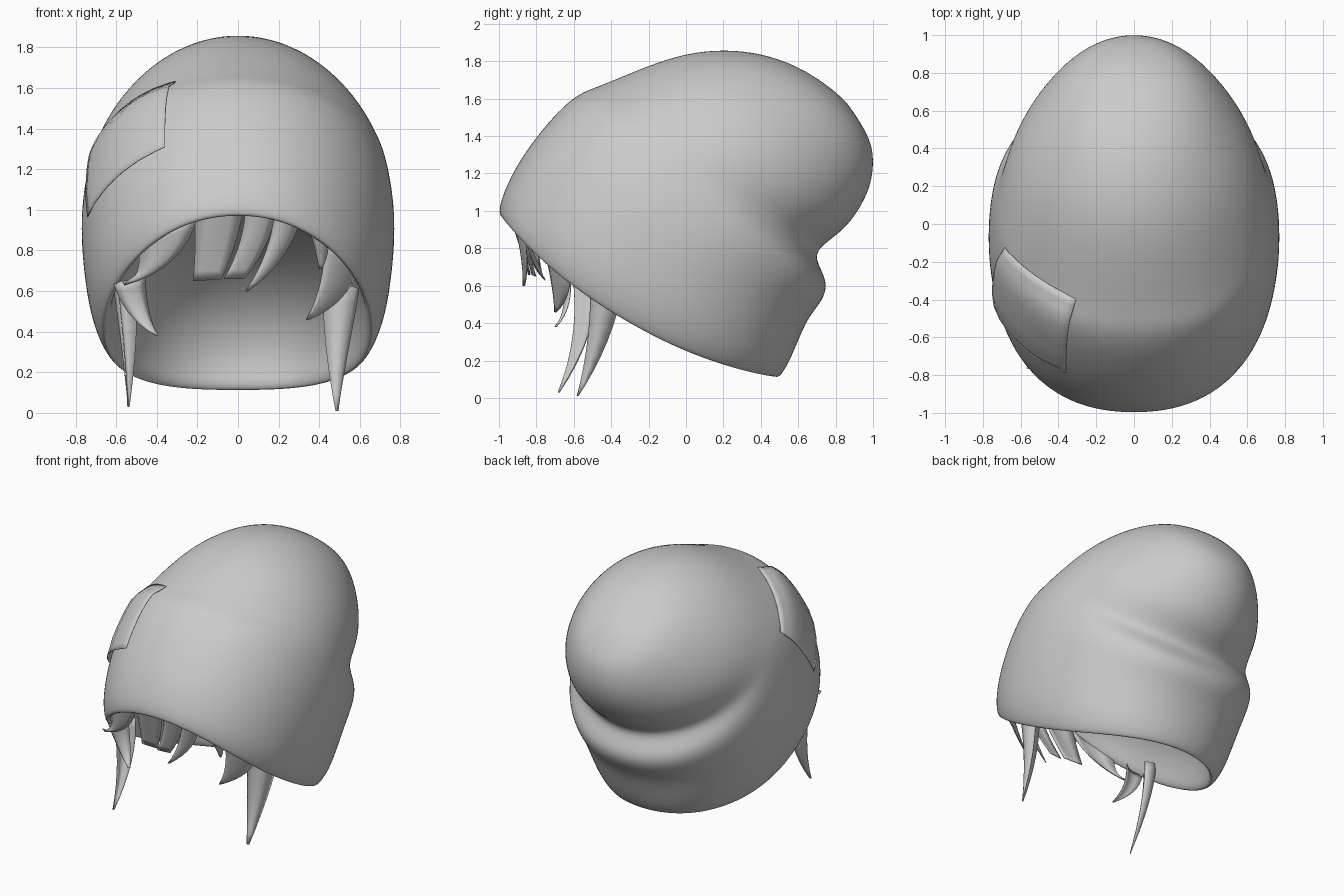
import bpy, bmesh, math
from mathutils import Vector
from mathutils.bvhtree import BVHTree

if "Cube" in bpy.data.objects:
    bpy.data.objects.remove(bpy.data.objects["Cube"])

gray = bpy.data.materials.new("soft gray")
gray.diffuse_color = (0.6, 0.6, 0.6, 1)
gray.use_nodes = True
gray.node_tree.nodes["Principled BSDF"].inputs["Base Color"].default_value = gray.diffuse_color


def make_object(name, bm):
    mesh = bpy.data.meshes.new(name)
    bm.to_mesh(mesh)
    mesh.materials.append(gray)
    obj = bpy.data.objects.new(name, mesh)
    bpy.context.collection.objects.link(obj)
    for p in mesh.polygons:
        p.use_smooth = True
    return obj


def grid_faces(bm, rows, closed=False):
    for r0, r1 in zip(rows, rows[1:]):
        n = len(r0)
        for i in range(n if closed else n - 1):
            j = (i + 1) % n
            bm.faces.new((r0[i], r0[j], r1[j], r1[i]))


# Knit cap: tilted rings (front y, z, back y, z, half width) from rim to crown
RINGS = [
    (-1.005, 0.985, 0.50, 0.105, 0.675), (-0.985, 1.09, 0.55, 0.18, 0.73),
    (-0.89, 1.28, 0.60, 0.30, 0.76), (-0.76, 1.45, 0.655, 0.43, 0.775),
    (-0.66, 1.56, 0.735, 0.52, 0.77), (-0.57, 1.63, 0.765, 0.62, 0.752),
    (-0.49, 1.66, 0.685, 0.745, 0.733), (-0.40, 1.695, 0.72, 0.81, 0.712),
    (-0.20, 1.78, 0.84, 0.89, 0.665), (0.00, 1.845, 0.925, 1.00, 0.585),
    (0.20, 1.865, 0.985, 1.12, 0.485), (0.40, 1.845, 1.005, 1.24, 0.385),
    (0.60, 1.775, 0.995, 1.36, 0.27), (0.76, 1.67, 0.935, 1.47, 0.14),
]
SIDES = 40


def ring(spec, sag, power, scale=1, lift=0):
    fy, fz, by, bz, w = spec
    front, back = Vector((0, fy, fz)), Vector((0, by, bz))
    centre, axis = (front + back) / 2, (front - back) / 2
    down = Vector((0, -axis.z, axis.y)).normalized()
    out = []
    for i in range(SIDES):
        t = 2 * math.pi * i / SIDES
        c, s = math.cos(t), math.sin(t)
        c = math.copysign(abs(c) ** power, c)
        s = math.copysign(abs(s) ** power, s)
        p = centre + axis * c * scale + down * (sag * s * s - lift)
        out.append(bm.verts.new((w * s * scale, p.y, p.z)))
    return out


def close_end(row, point):
    tip = bm.verts.new(point)
    for i in range(SIDES):
        bm.faces.new((row[i], row[(i + 1) % SIDES], tip))


bm = bmesh.new()
rows = [ring(r, 0.15 * max(0, 1 - k / 6), 0.93 if k < 6 else 1)
        for k, r in enumerate(RINGS)]
grid_faces(bm, rows, closed=True)
close_end(rows[-1], (0, 0.86, 1.58))
bmesh.ops.recalc_face_normals(bm, faces=bm.faces)
mid = Vector((0, 0.05, 0.95))
if sum(f.normal.dot(f.calc_center_median() - mid) for f in bm.faces) < 0:
    bmesh.ops.reverse_faces(bm, faces=bm.faces)
bm.normal_update()
surface = BVHTree.FromBMesh(bm)

# Rolled lip and bowl-shaped lining inside the opening (scale, depth)
LINING = [(0.97, -0.003), (0.94, 0.025), (0.92, 0.08), (0.87, 0.16),
          (0.76, 0.26), (0.60, 0.34), (0.35, 0.40)]
inner = [rows[0]] + [ring(RINGS[0], 0.15 * (1 - max(0, d) * 2), 0.93, s, d)
                     for s, d in LINING]
grid_faces(bm, inner, closed=True)
close_end(inner[-1], sum((v.co for v in inner[-1]), Vector()) / SIDES
          + Vector((0, 0.01, 0.015)))
bmesh.ops.recalc_face_normals(bm, faces=bm.faces)
cap = make_object("knit_cap", bm)
smooth = cap.modifiers.new("smooth", "SUBSURF")
smooth.levels = smooth.render_levels = 2

# Patch: thin sheet lying over the cap's side, tucked down at its upper edge
A, B = Vector((-0.31, -0.40, 1.64)), Vector((-0.36, -0.79, 1.31))
C, D = Vector((-0.78, -0.45, 0.97)), Vector((-0.66, -0.12, 1.35))
bm = bmesh.new()
N = 12
rows = []
for i in range(N + 1):
    u = i / N
    row = []
    for j in range(N + 1):
        v = j / N
        p = A.lerp(D, u).lerp(B.lerp(C, u), v)
        hit, normal, _, _ = surface.find_nearest(p)
        lift = 0.025 * min(1, 0.1 + v * 4)
        row.append(bm.verts.new(hit + normal * lift))
    rows.append(row)
grid_faces(bm, rows)
bmesh.ops.recalc_face_normals(bm, faces=bm.faces)
patch = make_object("side_patch", bm)
sheet = patch.modifiers.new("sheet", "SOLIDIFY")
sheet.thickness = 0.005


# Hair locks: tapered, bent blades with a soft ridge down the middle
def lock(name, root_a, root_b, bend, tip_a, tip_b, ridge):
    ra, rb, ta, tb = map(Vector, (root_a, root_b, tip_a, tip_b))
    bend, ridge = Vector(bend), Vector(ridge)
    bm = bmesh.new()
    rows = []
    for i in range(9):
        t = i / 8
        centre = ((ra + rb) / 2).lerp((ta + tb) / 2, t) + bend * 4 * t * (1 - t)
        half = ((rb - ra) / 2).lerp((tb - ta) / 2, t ** 1.3)
        row = []
        for j in range(5):
            s = j / 4
            row.append(bm.verts.new(centre + half * (2 * s - 1)
                                    + ridge * 4 * s * (1 - s) * (1 - t ** 1.3)))
        rows.append(row)
    grid_faces(bm, rows)
    obj = make_object(name, bm)
    sheet = obj.modifiers.new("sheet", "SOLIDIFY")
    sheet.thickness = 0.005


OUT = (0, -0.03, 0)
# Long side locks
lock("long_lock_right", (-0.60, -0.61, 0.68), (-0.50, -0.48, 0.64), (0.01, 0.05, 0),
     (-0.545, -0.685, 0.03), (-0.535, -0.675, 0.03), (-0.06, 0.05, 0))
lock("long_lock_left", (0.42, -0.48, 0.64), (0.57, -0.34, 0.60), (-0.01, 0.03, 0),
     (0.48, -0.58, 0.01), (0.49, -0.575, 0.01), (0.08, -0.08, 0))
# Short side locks
lock("short_lock_right", (-0.61, -0.64, 0.64), (-0.46, -0.62, 0.67), (-0.02, 0.03, -0.02),
     (-0.405, -0.70, 0.38), (-0.395, -0.69, 0.38), OUT)
lock("short_lock_left", (0.43, -0.77, 0.86), (0.59, -0.62, 0.72), (0.03, 0.02, -0.02),
     (0.335, -0.70, 0.46), (0.345, -0.69, 0.46), OUT)
# Fringe under the front rim
lock("fringe_swept", (-0.49, -0.80, 0.86), (-0.20, -0.90, 0.98), (0.05, 0, -0.05),
     (-0.57, -0.76, 0.65), (-0.56, -0.75, 0.63), OUT)
lock("fringe_wide", (-0.21, -0.91, 1.03), (0.03, -0.93, 1.04), (0.01, 0, 0),
     (-0.22, -0.80, 0.65), (-0.08, -0.82, 0.66), OUT)
lock("fringe_middle", (0.04, -0.93, 1.04), (0.19, -0.92, 1.03), (0.03, 0, 0),
     (-0.07, -0.84, 0.66), (0.03, -0.83, 0.66), OUT)
lock("fringe_pointed", (0.19, -0.92, 1.02), (0.31, -0.88, 0.97), (0.03, 0.02, -0.02),
     (0.035, -0.87, 0.60), (0.045, -0.86, 0.60), OUT)
lock("fringe_small", (0.34, -0.87, 0.94), (0.44, -0.82, 0.88), (0.01, 0, 0),
     (0.40, -0.78, 0.71), (0.41, -0.78, 0.71), OUT)
